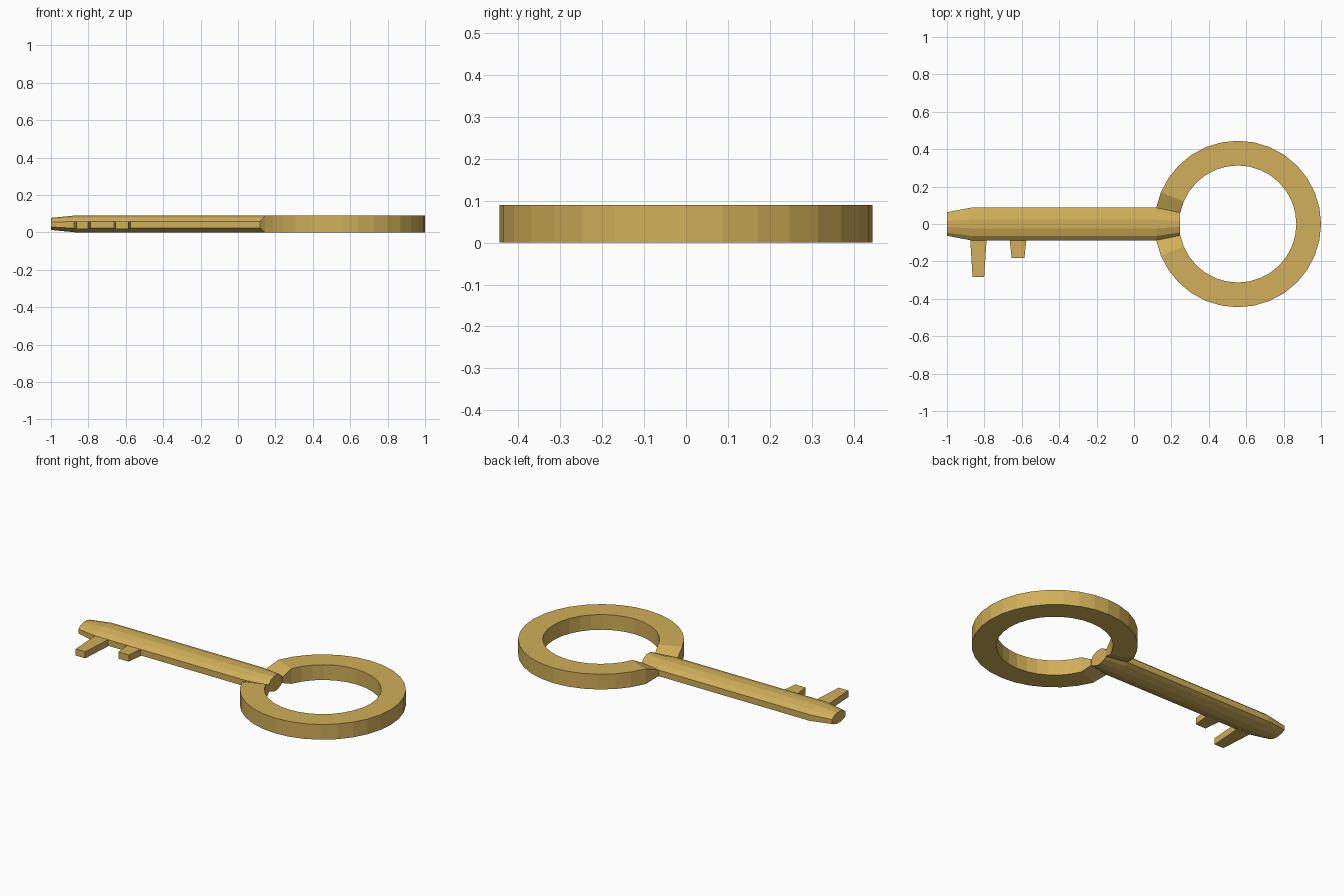
import bpy, math

if "Cube" in bpy.data.objects:
    bpy.data.objects.remove(bpy.data.objects["Cube"])

gold = bpy.data.materials.new("gold")
gold.diffuse_color = (0.64, 0.43, 0.10, 1)
gold.use_nodes = True
gold.node_tree.nodes["Principled BSDF"].inputs["Base Color"].default_value = gold.diffuse_color

T = 0.09                      # key thickness
SIDE_LO, SIDE_HI = 0.022, 0.058   # flat side band of the shaft
CX, R_OUT, R_IN = 0.555, 0.445, 0.313
STEP = 2 * math.pi / 32


def loft(name, sections):
    """Join equal-length cross-sections into a capped solid."""
    n = len(sections[0])
    verts = [p for s in sections for p in s]
    faces = []
    for k in range(len(sections) - 1):
        for i in range(n):
            j = (i + 1) % n
            faces.append((k * n + i, k * n + j, (k + 1) * n + j, (k + 1) * n + i))
    faces.append(tuple(reversed(range(n))))
    faces.append(tuple(range(len(verts) - n, len(verts))))
    me = bpy.data.meshes.new(name)
    me.from_pydata(verts, [], faces)
    me.materials.append(gold)
    ob = bpy.data.objects.new(name, me)
    bpy.context.collection.objects.link(ob)
    # consistent outward normals
    import bmesh
    bm = bmesh.new()
    bm.from_mesh(me)
    bmesh.ops.recalc_face_normals(bm, faces=bm.faces)
    bm.to_mesh(me)
    bm.free()
    return ob


# ring bow: open 30-segment sweep whose two ends thin down to meet the shaft
ring = []
for i in range(-15, 16):
    a = i * STEP
    lo, hi = (SIDE_LO, SIDE_HI) if abs(i) == 15 else (0, T)
    c, s = math.cos(a), math.sin(a)
    ring.append([(CX + r * c, r * s, z)
                 for r, z in ((R_IN, lo), (R_OUT, lo), (R_OUT, hi), (R_IN, hi))])
loft("ring_bow", ring)

# shaft: flattened twelve-sided bar, tapered at the tip and inside the ring
half = [(0.0875, SIDE_LO), (0.0875, SIDE_HI), (0.064, 0.078), (0.023, T)]
right = [(0.023, 0), (0.064, 0.011)] + half
profile = right + [(-y, z) for y, z in reversed(right)]


def section(x, sy, sz):
    return [(x, y * sy, T / 2 + (z - T / 2) * sz) for y, z in profile]


loft("shaft", [section(-1.0, 0.72, 0.72), section(-0.87, 1, 1),
               section(0.119, 1, 1), section(0.246, 0.7, 1)])

# teeth: tapered bars out of the front side of the shaft
for name, x, w0, w1, y1 in (("long_tooth", -0.832, 0.044, 0.031, -0.283),
                            ("short_tooth", -0.62, 0.045, 0.034, -0.183)):
    loft(name, [[(x - w, y, SIDE_LO - 0.003), (x + w, y, SIDE_LO - 0.003),
                 (x + w, y, SIDE_HI), (x - w, y, SIDE_HI)]
                for w, y in ((w0, -0.08), (w1, y1))])
